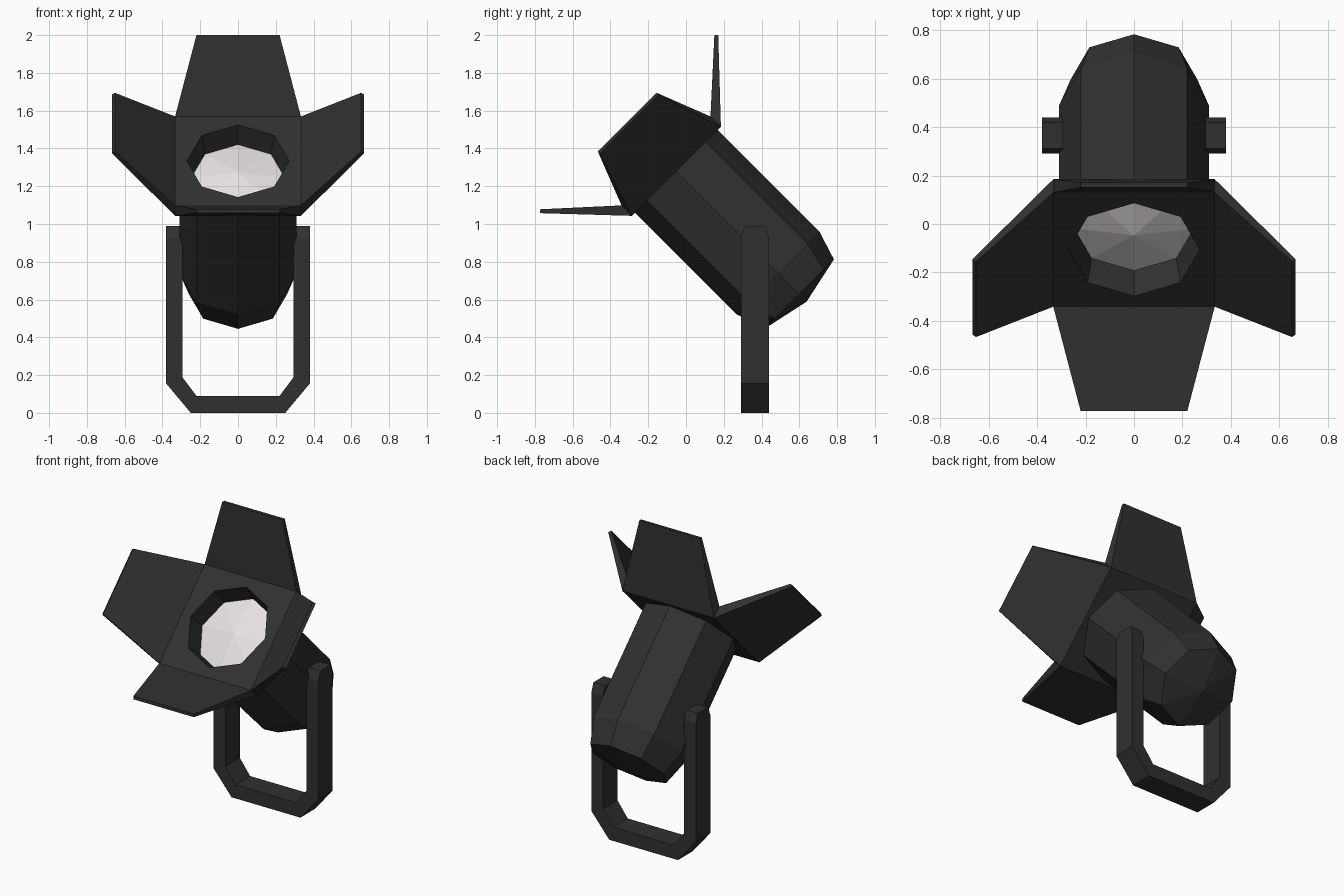
import bpy, bmesh
from math import sin, cos, pi
from mathutils import Matrix, Vector

if "Cube" in bpy.data.objects:
    bpy.data.objects.remove(bpy.data.objects["Cube"])


def material(name, color):
    m = bpy.data.materials.new(name)
    m.use_nodes = True
    m.diffuse_color = color
    m.node_tree.nodes["Principled BSDF"].inputs["Base Color"].default_value = color
    return m


BLACK = material("matte black", (0.03, 0.03, 0.03, 1))
GLASS = material("pale glass", (0.85, 0.80, 0.80, 1))

# The lamp is built along its own z axis, then tilted towards the front
TILT = Matrix.Translation((0, 0.614, 0.614)) @ Matrix.Rotation(pi / 4, 4, 'X')
SIDES = 8


def finish(name, bm, mat, matrix=Matrix()):
    bmesh.ops.recalc_face_normals(bm, faces=bm.faces)
    me = bpy.data.meshes.new(name)
    bm.to_mesh(me)
    bm.free()
    me.materials.append(mat)
    ob = bpy.data.objects.new(name, me)
    ob.matrix_world = matrix
    bpy.context.collection.objects.link(ob)
    return ob


def ring(bm, r, z, n=SIDES, start=0.0):
    return [bm.verts.new((r * cos(start + 2 * pi * i / n),
                          r * sin(start + 2 * pi * i / n), z)) for i in range(n)]


def bridge(bm, a, b):
    n = len(a)
    for i in range(n):
        j = (i + 1) % n
        bm.faces.new((a[i], a[j], b[j], b[i]))


def fan(bm, loop, z):
    tip = bm.verts.new((0, 0, z))
    for i in range(len(loop)):
        bm.faces.new((loop[i], loop[(i + 1) % len(loop)], tip))


# Lamp housing: octagonal barrel with a shallow domed back
bm = bmesh.new()
rings = [ring(bm, r, z) for r, z in ((0.26, 0.021), (0.31, 0.18), (0.31, 0.94))]
for a, b in zip(rings, rings[1:]):
    bridge(bm, a, b)
fan(bm, rings[0], -0.035)
finish("lamp_housing", bm, BLACK, TILT)

# Front frame: square plates with octagonal openings and a tapering throat
HALF, BACK, FRONT = 0.333, 0.94, 1.018
bm = bmesh.new()
openings = []
for r, z in ((0.31, BACK), (0.271, FRONT)):
    hole = ring(bm, r, z)
    corner = ring(bm, HALF * 2 ** 0.5, z, 4, pi / 4)
    for k in range(4):
        o = [hole[(2 * k + d) % SIDES] for d in (3, 2, 1)]
        bm.faces.new([corner[k], corner[(k + 1) % 4]] + o)
    openings.append(hole)
bridge(bm, openings[1], ring(bm, 0.2475, 0.893))
finish("front_frame", bm, BLACK, TILT)

# Lens: slightly bulging faceted disc
bm = bmesh.new()
fan(bm, ring(bm, 0.2475, 0.893), 0.935)
finish("lens", bm, GLASS, TILT)

# Four barn doors, tapering outwards from the frame edges
for k, side in enumerate(("left", "top", "right", "bottom")):
    bm = bmesh.new()
    base, tip = [[bm.verts.new((r, s * w, z)) for r, z, s in
                  ((r0, z0, -1), (r0, z0, 1), (r1, z1, 1), (r1, z1, -1))]
                 for w, r0, z0, r1, z1 in ((HALF, HALF, BACK, HALF, FRONT),
                                           (0.22, 0.667, 1.294, 0.652, 1.308))]
    bridge(bm, base, tip)
    bm.faces.new(base)
    bm.faces.new(tip)
    finish(side + "_barn_door", bm, BLACK, TILT @ Matrix.Rotation(k * pi / 2, 4, 'Z'))

# Mounting yoke: U-shaped profile extruded in depth, arm tops chamfered
half_outer = [(0.38, 0.99), (0.38, 0.155), (0.25, 0)]
half_inner = [(0.22, 0.09), (0.295, 0.19), (0.295, 0.99)]
mirror = lambda pts: [(-x, z) for x, z in reversed(pts)]
outline = half_outer + mirror(half_outer) + mirror(half_inner) + half_inner
bm = bmesh.new()
face = bm.faces.new([bm.verts.new((x, 0.29, z)) for x, z in outline])
ext = bmesh.ops.extrude_face_region(bm, geom=[face])
bmesh.ops.translate(bm, vec=Vector((0, 0.15, 0)),
                    verts=[v for v in ext["geom"] if isinstance(v, bmesh.types.BMVert)])
for y, slope in ((0.29, -1), (0.44, 1)):
    co, no = Vector((0, y, 0.93)), Vector((0, slope * 0.06, 0.022))
    cut = bmesh.ops.bisect_plane(bm, geom=bm.verts[:] + bm.edges[:] + bm.faces[:],
                                 plane_co=co, plane_no=no.normalized(), clear_outer=True)
    bmesh.ops.holes_fill(bm, edges=[e for e in bm.edges if e.is_boundary])
finish("mounting_yoke", bm, BLACK)
